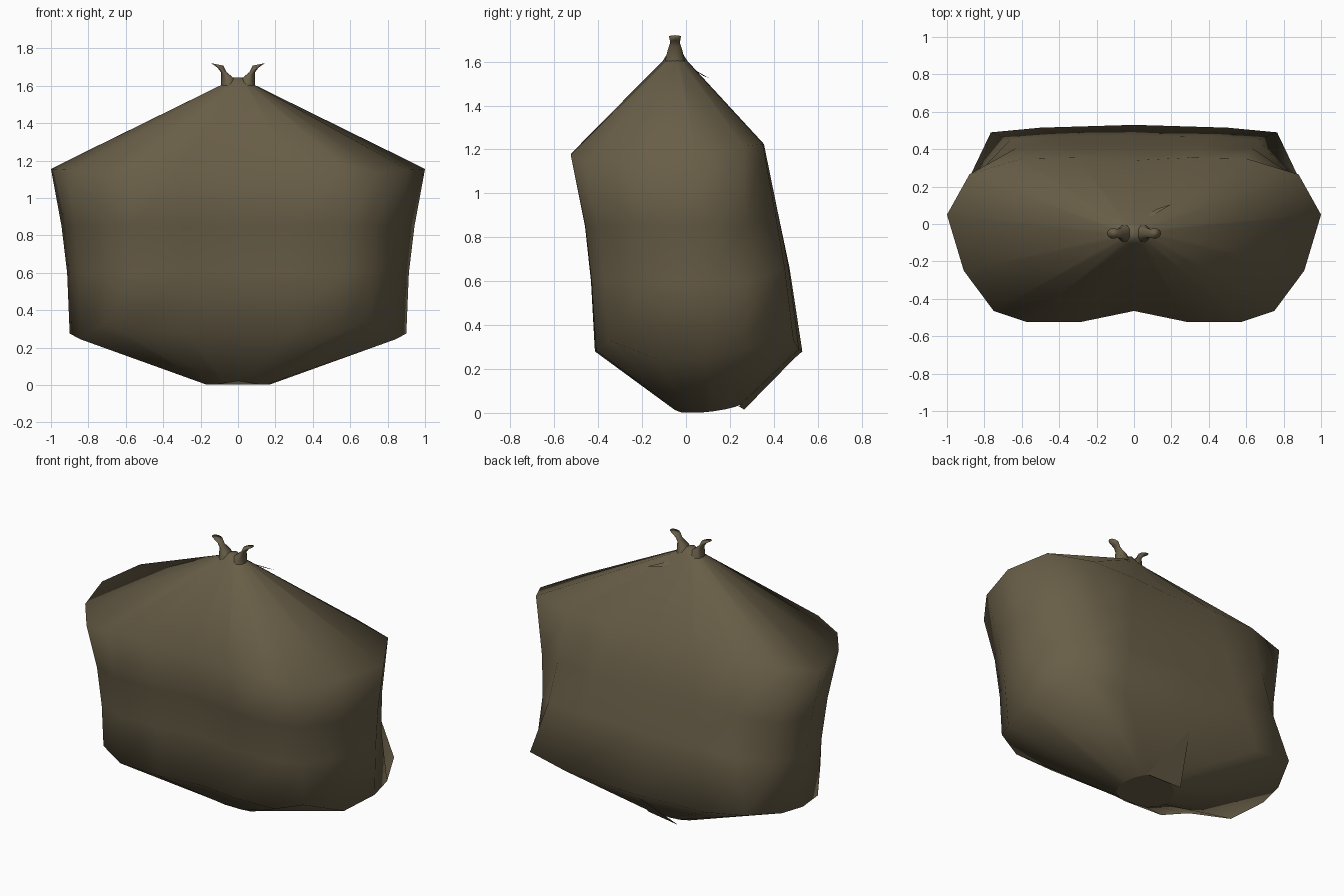
import bpy, bmesh, math
from mathutils import Vector

if "Cube" in bpy.data.objects:
    bpy.data.objects.remove(bpy.data.objects["Cube"])

canvas = bpy.data.materials.new("olive brown canvas")
canvas.diffuse_color = (0.140, 0.112, 0.064, 1)
canvas.use_nodes = True
canvas.node_tree.nodes["Principled BSDF"].inputs["Base Color"].default_value = canvas.diffuse_color


def make(name, rings, extra=(), smooth=True, cap_start=False, cap_end=False):
    """Loft closed rings of points into one skin, plus optional loose faces."""
    bm = bmesh.new()
    loops = [[bm.verts.new(p) for p in r] for r in rings]
    for a, b in zip(loops, loops[1:]):
        n = len(a)
        for i in range(n):
            j = (i + 1) % n
            bm.faces.new((a[i], a[j], b[j], b[i]))
    if cap_start:
        bm.faces.new(loops[0])
    if cap_end:
        bm.faces.new(loops[-1])
    for pts in extra:
        bm.faces.new([bm.verts.new(p) for p in pts])
    bmesh.ops.recalc_face_normals(bm, faces=bm.faces)
    for f in bm.faces:
        f.smooth = smooth
    me = bpy.data.meshes.new(name)
    bm.to_mesh(me)
    bm.free()
    me.materials.append(canvas)
    ob = bpy.data.objects.new(name, me)
    bpy.context.collection.objects.link(ob)
    return ob


def mirrored(half):
    """Half outline from front centre to back centre -> full closed ring."""
    return half + [(-x, y, z) for x, y, z in half[-2:0:-1]]


# Half outlines of the bulging shoulder and of the lower belly
shoulder = [(0, -.465, 1.18), (.29, -.525, 1.18), (.57, -.525, 1.175), (.75, -.465, 1.135),
            (.91, -.25, 1.15), (1, .05, 1.155), (.88, .265, 1.215), (.6, .35, 1.225),
            (.3, .355, 1.225), (0, .34, 1.22)]
belly = [(0, -.38, .28), (.28, -.415, .28), (.55, -.41, .285), (.71, -.35, .33),
         (.845, -.13, .245), (.9, .1, .275), (.87, .27, .29), (.765, .49, .33),
         (.5, .515, .29), (0, .53, .28)]


def between(t, z, sx, front, corner, back):
    out = []
    for i, (a, b) in enumerate(zip(shoulder, belly)):
        p = Vector(a).lerp(Vector(b), t)
        k = corner if i in (6, 7) else sx
        out.append((p.x * k, p.y * front if p.y < 0 else p.y + back,
                    z + (.06 if p.y > .3 else 0)))
    return out


def small_ring(cx, cy, rx, ry, zf):
    """Half ellipse with as many points as the outlines."""
    pts = []
    for i in range(10):
        a = math.pi * i / 9
        x, y = cx + rx * math.sin(a), cy - ry * math.cos(a)
        pts.append((x, y, zf(x, y)))
    return pts


def floor_z(x, y):
    return max(.002, .016 + (.12 * y if y > 0 else -.1 * y) - .14 * abs(x))


# Sack body
base = small_ring(0, .1, .172, .16, floor_z)
neck = small_ring(0, -.05, .088, .055, lambda x, y: 1.605)
peak = small_ring(0, -.05, .02, .03, lambda x, y: 1.645)
halves = [base, belly, between(.63, .6, .975, .95, .94, .012),
          between(.37, .85, .98, .95, .95, .005), shoulder, neck, peak]
make("sack_body", [mirrored(h) for h in halves], cap_end=True)

# Flat patch under the sack
make("bottom_patch", [mirrored(base)], smooth=False, cap_start=True)

# Gathered, flared ears of cloth at the tied top
for s, side in ((1, "right"), (-1, "left")):
    rings = []
    for cx, cz, rx, ry, tilt in ((.045, 1.595, .045, .05, 0), (.05, 1.65, .04, .034, .5),
                                 (.086, 1.685, .024, .022, .5), (.112, 1.714, .033, .028, .2)):
        ring = []
        for i in range(10):
            a = math.tau * i / 10
            ring.append((s * (cx + rx * math.cos(a)), -.05 + ry * math.sin(a),
                         cz + tilt * rx * math.cos(a)))
        rings.append(ring)
    make(side + "_cloth_ear", rings, cap_end=True)

# Thin folds: one beside the neck, one at the back of the base
make("top_fold", [], [[(-.08, -.06, 1.62), (.2, .105, 1.525), (.12, .08, 1.535)]], smooth=False)
make("bottom_fold", [], [[(.1, .24, .03), (-.13, .265, .015), (0, .51, .265)]], smooth=False)
